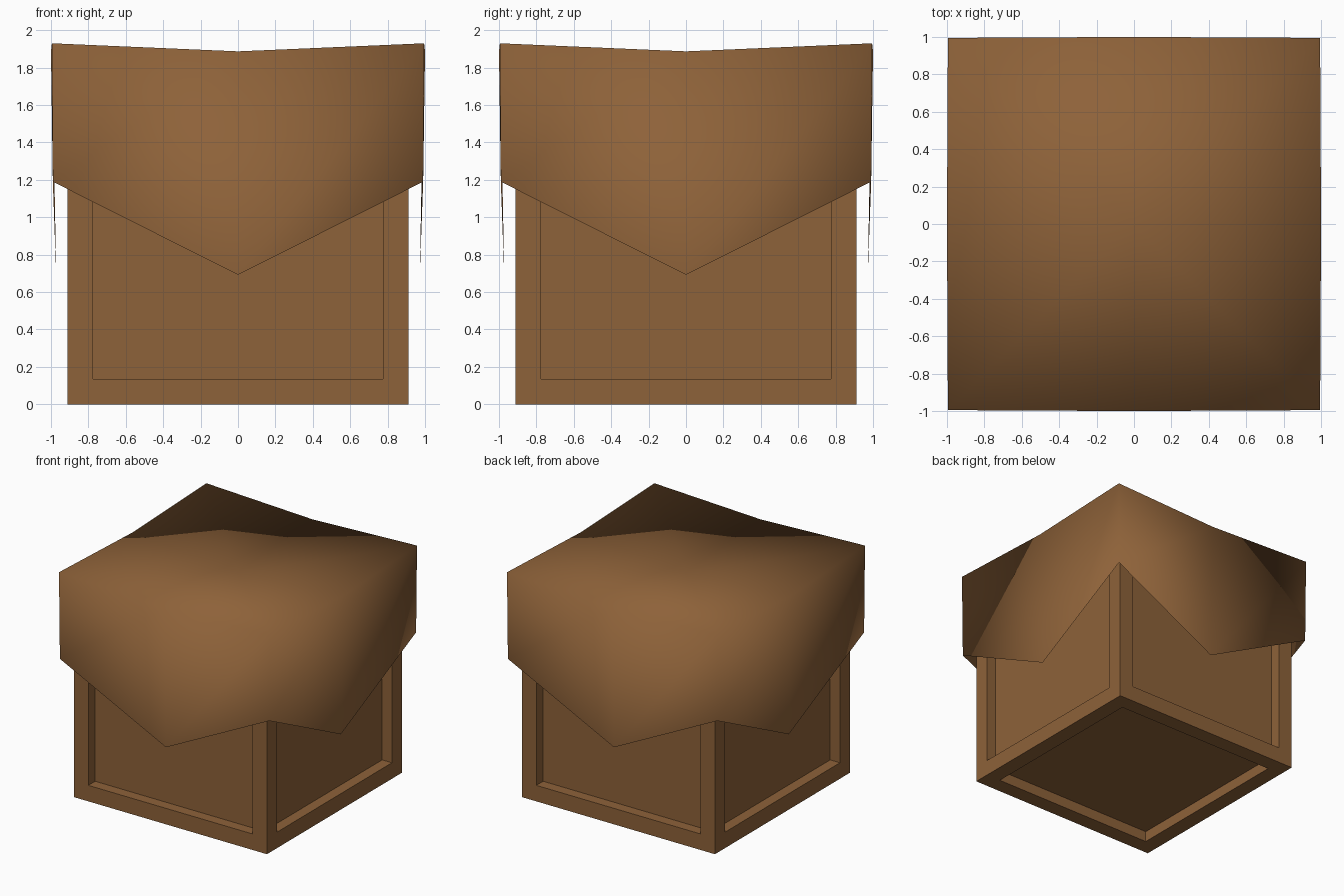
import bpy, bmesh

if "Cube" in bpy.data.objects:
    bpy.data.objects.remove(bpy.data.objects["Cube"], do_unlink=True)


def material(name, rgb):
    m = bpy.data.materials.new(name)
    m.use_nodes = True
    m.diffuse_color = (*rgb, 1)
    m.node_tree.nodes["Principled BSDF"].inputs["Base Color"].default_value = (*rgb, 1)
    return m


def finish(bm, name, mat, smooth=False):
    bmesh.ops.recalc_face_normals(bm, faces=bm.faces)
    me = bpy.data.meshes.new(name)
    bm.to_mesh(me)
    bm.free()
    me.materials.append(mat)
    for p in me.polygons:
        p.use_smooth = smooth
    ob = bpy.data.objects.new(name, me)
    bpy.context.collection.objects.link(ob)


brown = material("warm brown", (0.27, 0.122, 0.041))

# Crate: cube with a flat frame and a straight-walled recessed panel on every side
HALF, FRAME, RECESS = 0.912, 0.193, 0.092
bm = bmesh.new()
bmesh.ops.create_cube(bm, size=2 * HALF)
bmesh.ops.translate(bm, verts=bm.verts, vec=(0, 0, HALF))
panels = bm.faces[:]
bmesh.ops.inset_individual(bm, faces=panels, thickness=FRAME)
for panel in panels:
    inward = panel.normal * -RECESS
    floor = bmesh.ops.extrude_discrete_faces(bm, faces=[panel])["faces"][0]
    bmesh.ops.translate(bm, verts=floor.verts, vec=inward)
finish(bm, "crate", brown)

# Draped cloth: sagging top sheet with pointed flaps hanging down each side
bm = bmesh.new()
rim = {1: (1.0, 1.887), 2: (0.995, 1.93)}   # spread and height: edge middle, corner
hem = {1: (0.972, 0.692), 2: (0.99, 1.19)}
ring = [(-1, -1), (0, -1), (1, -1), (1, 0), (1, 1), (0, 1), (-1, 1), (-1, 0)]


def loop(levels):
    verts = []
    for x, y in ring:
        spread, z = levels[abs(x) + abs(y)]
        verts.append(bm.verts.new((x * spread, y * spread, z)))
    return verts


centre = bm.verts.new((0, 0, 1.815))
top, low = loop(rim), loop(hem)
for i in range(len(ring)):
    j = (i + 1) % len(ring)
    bm.faces.new([centre, top[i], top[j]])
    bm.faces.new([low[i], low[j], top[j], top[i]])
finish(bm, "draped_cloth", brown, smooth=True)
